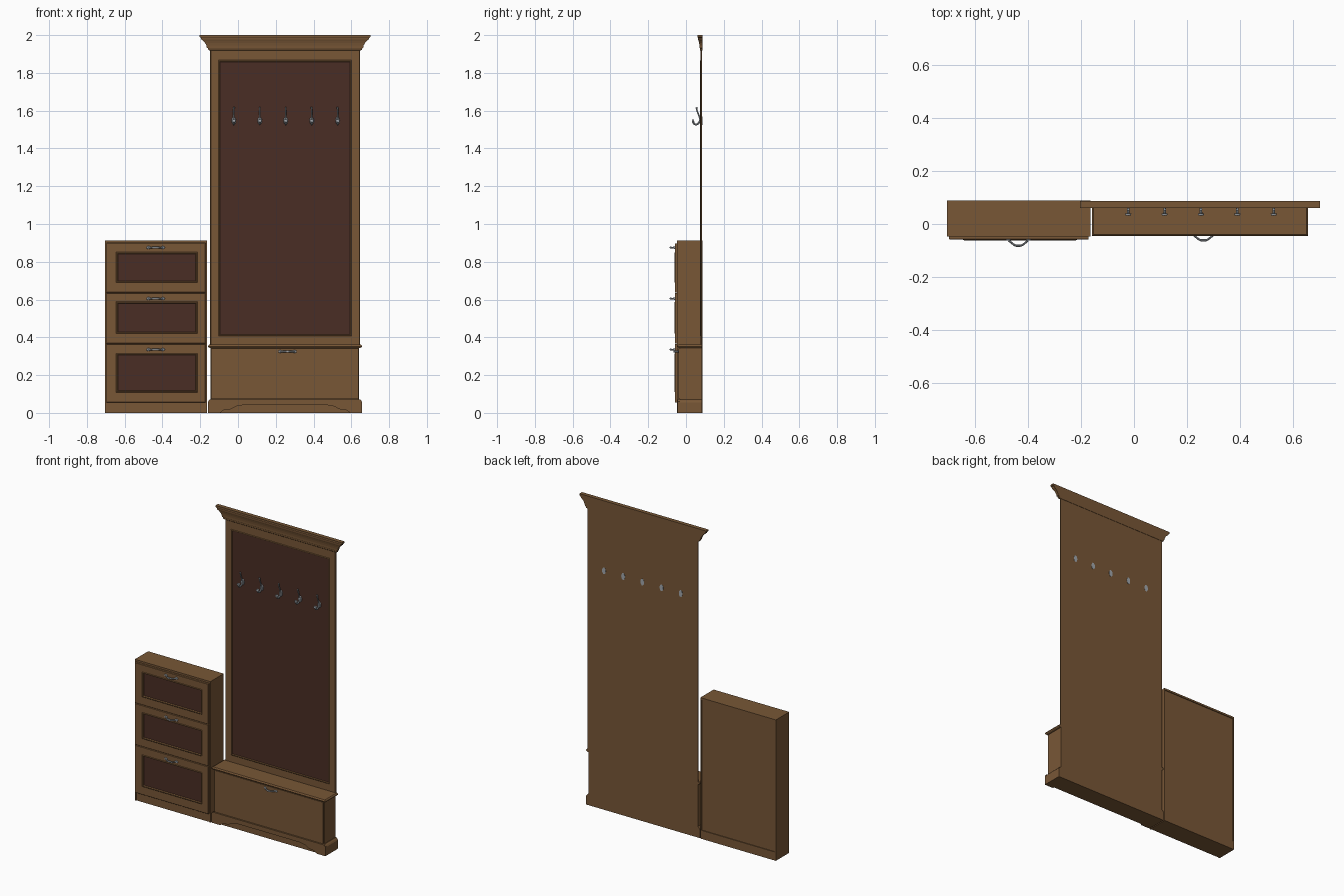
import bpy, bmesh, math
from mathutils import Matrix

if "Cube" in bpy.data.objects:
    bpy.data.objects.remove(bpy.data.objects["Cube"])


def material(name, rgb):
    m = bpy.data.materials.new(name)
    m.diffuse_color = (*rgb, 1)
    m.use_nodes = True
    m.node_tree.nodes["Principled BSDF"].inputs["Base Color"].default_value = m.diffuse_color
    return m


WOOD = material("brown wood", (0.188, 0.095, 0.037))
DARK = material("dark leather panel", (0.068, 0.027, 0.018))
METAL = material("grey metal", (0.36, 0.39, 0.42))


def add(name, bm, mats, smooth=False):
    bmesh.ops.recalc_face_normals(bm, faces=bm.faces)
    me = bpy.data.meshes.new(name)
    bm.to_mesh(me)
    bm.free()
    for m in mats:
        me.materials.append(m)
    ob = bpy.data.objects.new(name, me)
    bpy.context.collection.objects.link(ob)
    if smooth:
        bpy.ops.object.select_all(action='DESELECT')
        ob.select_set(True)
        bpy.context.view_layer.objects.active = ob
        bpy.ops.object.shade_smooth_by_angle(angle=math.radians(40))
    return ob


def loft(name, rings, mats, last=0):
    """Skin a list of four-cornered rings; the last cap takes material slot `last`."""
    bm = bmesh.new()
    rows = [[bm.verts.new(p) for p in r] for r in rings]
    for a, b in zip(rows, rows[1:]):
        for i in range(4):
            j = (i + 1) % 4
            bm.faces.new((a[i], a[j], b[j], b[i]))
    bm.faces.new(rows[0])
    bm.faces.new(rows[-1]).material_index = last
    return add(name, bm, mats)


def flat_ring(x0, x1, y0, y1, z):
    return [(x0, y0, z), (x1, y0, z), (x1, y1, z), (x0, y1, z)]


def front_ring(x0, x1, z0, z1, y, d=0.0):
    return [(x0 + d, y, z0 + d), (x1 - d, y, z0 + d), (x1 - d, y, z1 - d), (x0 + d, y, z1 - d)]


def box(name, x0, x1, y0, y1, z0, z1):
    return loft(name, [flat_ring(x0, x1, y0, y1, z0), flat_ring(x0, x1, y0, y1, z1)], [WOOD])


def framed(name, outer, inner, yb, yf, edge, bead, depth):
    """Board with a beaded opening and a recessed dark panel."""
    loft(name, [front_ring(*outer, yb), front_ring(*outer, yf + edge), front_ring(*outer, yf, edge),
                front_ring(*inner, yf, -bead), front_ring(*inner, yf - bead * 0.3, -bead * 0.6),
                front_ring(*inner, yf - bead * 0.3, -bead * 0.3),
                front_ring(*inner, yf + depth)], [WOOD, DARK], 1)


def tube(name, pts, radius, loc, squash=1.0):
    """Metal tube along a smooth path; pts are (x, y, z, radius factor)."""
    cu = bpy.data.curves.new(name, 'CURVE')
    cu.dimensions = '3D'
    cu.bevel_depth = radius
    cu.bevel_resolution = 2
    cu.use_fill_caps = True
    cu.resolution_u = 6
    sp = cu.splines.new('BEZIER')
    sp.bezier_points.add(len(pts) - 1)
    for bp, (x, y, z, r) in zip(sp.bezier_points, pts):
        bp.co = (x, y, z)
        bp.radius = r
        bp.handle_left_type = bp.handle_right_type = 'AUTO'
    tmp = bpy.data.objects.new("temp", cu)
    bpy.context.collection.objects.link(tmp)
    bpy.context.view_layer.update()
    me = bpy.data.meshes.new_from_object(tmp.evaluated_get(bpy.context.evaluated_depsgraph_get()))
    bm = bmesh.new()
    bm.from_mesh(me)
    bpy.data.objects.remove(tmp)
    bmesh.ops.transform(bm, verts=bm.verts, matrix=Matrix.Translation(loc) @ Matrix.Diagonal((1, 1, squash, 1)))
    for f in bm.faces:
        f.material_index = 0
    return add(name, bm, [METAL], True)


def disc(name, x, y0, y1, z, rx, rz):
    bm = bmesh.new()
    bmesh.ops.create_cone(bm, cap_ends=True, segments=20, radius1=1, radius2=0.8, depth=1,
                          matrix=Matrix.Translation((x, (y0 + y1) / 2, z))
                          @ Matrix.Diagonal((rx, y1 - y0, rz, 1)) @ Matrix.Rotation(math.pi / 2, 4, 'X'))
    return add(name, bm, [METAL], True)


def handle(name, x, y, z):
    half = [(-.036, -.002, 0, 1.0), (-.025, -.012, 0, .8), (-.013, -.020, 0, .9)]
    pts = half + [(0, -.022, 0, 1.1)] + [(-a, b, c, r) for a, b, c, r in reversed(half)]
    tube(name, pts, 0.0045, (x, y, z), 1.2)
    for s in (-1, 1):
        disc(name + "_foot", x + s * .038, y - .003, y + .001, z, .011, .008)


# Shoe cabinet carcass
box("cabinet_body", -.697, -.172, -.040, .083, .004, .90)
box("cabinet_left_side", -.705, -.697, -.048, .088, 0, .90)
box("cabinet_right_side", -.172, -.164, -.048, .088, 0, .90)
box("cabinet_top", -.705, -.164, -.048, .088, .90, .912)
box("cabinet_plinth", -.697, -.172, -.044, .088, 0, .055)

# Cabinet drawers with recessed dark panels and bow handles
for i, (z0, z1, p0, p1, h) in enumerate([(.056, .364, .118, .306, .335),
                                         (.367, .634, .428, .580, .605),
                                         (.637, .898, .698, .842, .875)]):
    framed(f"drawer_front_{i}", (-.697, -.172, z0, z1), (-.636, -.224, p0, p1),
           -.040, -.059, .002, .009, .006)
    handle(f"drawer_handle_{i}", -.436, -.060, h)

# Bench chest with flap and overhanging rounded seat
box("bench_body", -.145, .640, -.032, .085, .07, .346)
box("bench_flap", -.142, .637, -.040, -.031, .074, .342)
handle("bench_handle", .262, -.040, .325)
loft("bench_seat", [flat_ring(-.150 - o, .648 + o, -.038 - o * .8, .085, z)
                    for o, z in [(0, .344), (.006, .347), (.009, .352), (.006, .358), (.002, .361)]], [WOOD])

# Bench plinth: solid core, moulded top edge and arched front board
loft("bench_plinth", [flat_ring(-.158 + o, .656 - o, -.034, .085, z)
                      for o, z in [(0, 0), (0, .056), (.005, .064), (.012, .071)]], [WOOD])
mid, left = .249, [(-.407, .060), (-.407, 0), (-.345, 0), (-.325, .014), (-.285, .020), (-.262, .034), (-.225, .041)]
prof = left + [(-x, z) for x, z in reversed(left)]
prof += [(.400, .070), (-.400, .070)]
bm = bmesh.new()
face = bm.faces.new([bm.verts.new((mid + x, -.044, z)) for x, z in prof])
new = bmesh.ops.extrude_face_region(bm, geom=[face])["geom"]
bmesh.ops.translate(bm, verts=[v for v in new if isinstance(v, bmesh.types.BMVert)], vec=(0, .011, 0))
add("plinth_arched_board", bm, [WOOD])

# Tall back panel with framed dark field
framed("coat_panel", (-.147, .645, .355, 1.94), (-.095, .593, .415, 1.858), .085, .077, .003, .009, .003)

# Cornice with mitred returns
steps = [(0, 1.918), (.010, 1.921), (.012, 1.930), (.018, 1.933), (.020, 1.945), (.027, 1.958),
         (.038, 1.970), (.046, 1.976), (.050, 1.986), (.057, 1.990), (.057, 2.0)]
loft("cornice", [flat_ring(-.147 - o, .645 + o, .077 - o * .28, .087, z) for o, z in steps], [WOOD])

# Five coat hooks
for i in range(5):
    x = -.022 + i * .1373
    disc(f"hook_plate_{i}", x, .073, .087, 1.547, .013, .022)
    tube(f"hook_{i}", [(0, .055, 1.618, 1.3), (0, .059, 1.598, .9), (0, .068, 1.575, 1), (0, .073, 1.548, 1.2),
                       (0, .062, 1.530, 1.2), (0, .045, 1.529, 1.2), (0, .036, 1.546, 1.5)],
         .004, (x, 0, 0))
    disc(f"hook_tip_{i}", x, .032, .039, 1.546, .012, .009)
